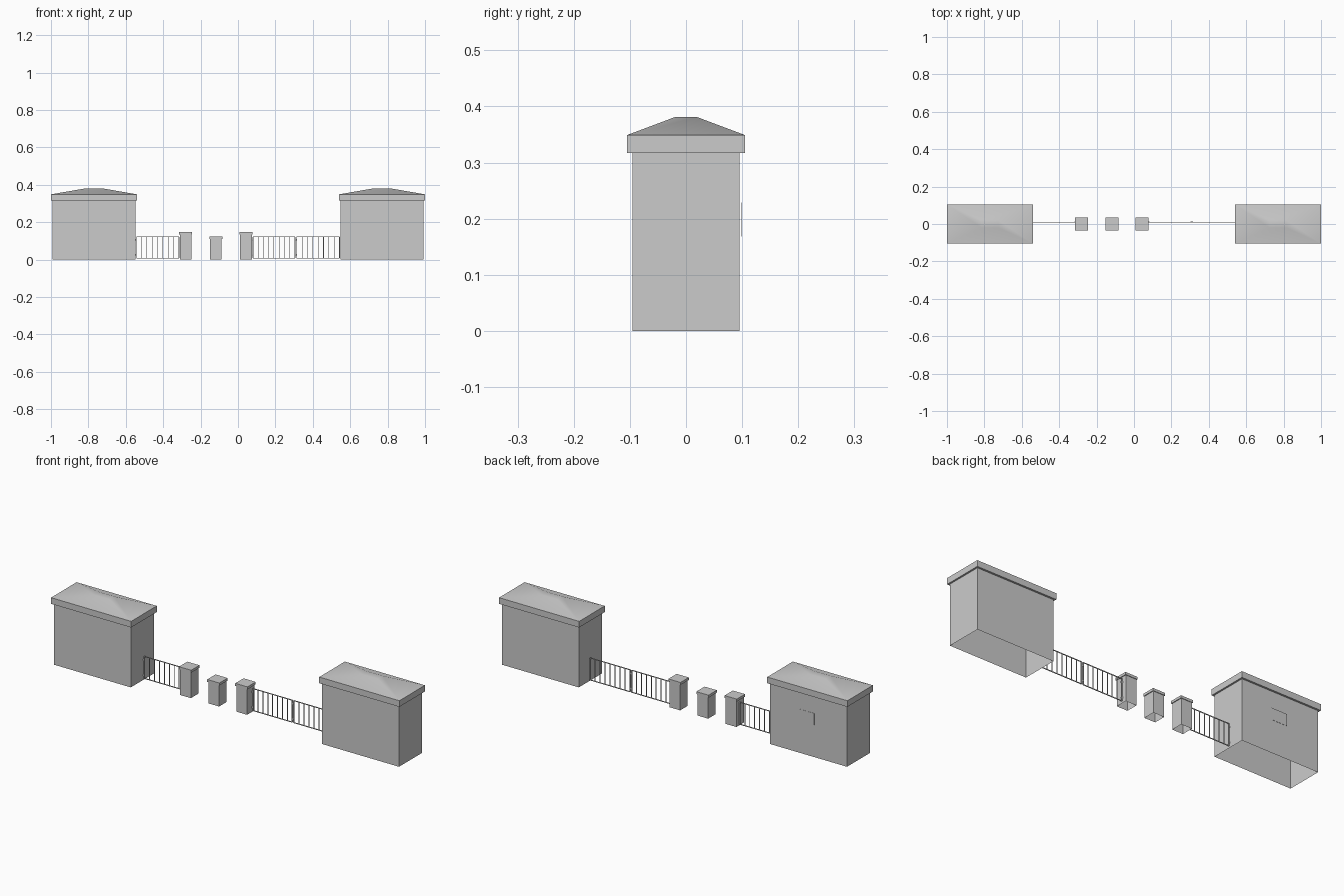
import bpy, bmesh
from mathutils import Vector

if "Cube" in bpy.data.objects:
    bpy.data.objects.remove(bpy.data.objects["Cube"])


def add_box(bm, x, y, z, open_bottom=False, open_top=False):
    """Axis-aligned box from (min, max) pairs, optionally open at either end."""
    made = bmesh.ops.create_cube(bm, size=1)['verts']
    for v in made:
        v.co = Vector([r[0] + (c + 0.5) * (r[1] - r[0])
                       for c, r in zip(v.co, (x, y, z))])
    faces = {f for v in made for f in v.link_faces}
    drop = []
    for f in faces:
        zs = [v.co.z for v in f.verts]
        if max(zs) - min(zs) < 1e-6:
            at_bottom = abs(zs[0] - z[0]) < 1e-6
            if (at_bottom and open_bottom) or (not at_bottom and open_top):
                drop.append(f)
    bmesh.ops.delete(bm, geom=drop, context='FACES_ONLY')


def finish(bm, name, smooth=False):
    mesh = bpy.data.meshes.new(name)
    bmesh.ops.recalc_face_normals(bm, faces=bm.faces)
    bm.to_mesh(mesh)
    bm.free()
    obj = bpy.data.objects.new(name, mesh)
    bpy.context.collection.objects.link(obj)
    if smooth:
        bpy.ops.object.select_all(action='DESELECT')
        obj.select_set(True)
        bpy.context.view_layer.objects.active = obj
        bpy.ops.object.shade_smooth_by_angle(angle=0.6)
    return obj


def box(name, *args, **kw):
    bm = bmesh.new()
    add_box(bm, *args, **kw)
    return finish(bm, name)


def roof(name, cx):
    # stacked rectangles: eave bottom, eave top, small flat crown
    bm = bmesh.new()
    rings = []
    for hx, hy, z in ((0.23, 0.105, 0.317), (0.23, 0.105, 0.349),
                      (0.045, 0.02, 0.381)):
        rings.append([bm.verts.new((cx + sx * hx, sy * hy, z))
                      for sx, sy in ((-1, -1), (1, -1), (1, 1), (-1, 1))])
    for a, b in zip(rings, rings[1:]):
        for i in range(4):
            j = (i + 1) % 4
            bm.faces.new((a[i], a[j], b[j], b[i]))
    bm.faces.new(rings[0][::-1])
    bm.faces.new(rings[-1])
    finish(bm, name, smooth=True)


def gate(name, x0, x1, spaces=8):
    bm = bmesh.new()
    y, t = 0.01, 0.0018
    z0, z1 = 0.008, 0.122
    # upright bars, heavier at both ends
    for i in range(spaces + 1):
        x = x0 + (x1 - x0) * i / spaces
        r = t * 1.4 if i in (0, spaces) else t * 0.9
        add_box(bm, (x - r, x + r), (y - r, y + r), (z0, z1))
    # top and bottom rails
    for z in (z0, z1):
        add_box(bm, (x0, x1), (y - t, y + t), (z - t, z + t))
    finish(bm, name)


def hinges(name, x):
    bm = bmesh.new()
    for z in (0.025, 0.105):
        add_box(bm, (x - 0.006, x + 0.006), (0.007, 0.013), (z - 0.004, z + 0.004))
    finish(bm, name)


# gatehouses at both ends
for side, s in (("left", -1), ("right", 1)):
    cx = s * 0.77
    box(side + "_house_walls", (cx - 0.221, cx + 0.221), (-0.095, 0.095),
        (0, 0.317), open_bottom=True, open_top=True)
    roof(side + "_house_roof", cx)

# small panel on the back wall of the left house
box("back_window", (-0.806, -0.718), (0.0985, 0.0995), (0.168, 0.229))

# capped pillars
for name, cx, top in (("left", -0.28, 0.147), ("middle", -0.118, 0.124),
                      ("right", 0.043, 0.147)):
    box(name + "_pillar", (cx - 0.031, cx + 0.031), (-0.031, 0.031),
        (0, top - 0.013), open_bottom=True, open_top=True)
    box(name + "_pillar_cap", (cx - 0.035, cx + 0.035), (-0.034, 0.034),
        (top - 0.013, top))

# gates and their hinges
for name, x0, x1 in (("left_gate", -0.544, -0.316),
                     ("inner_right_gate", 0.080, 0.304),
                     ("outer_right_gate", 0.314, 0.543)):
    gate(name, x0, x1)
for name, x in (("left_hinges", -0.548), ("right_pillar_hinges", 0.077),
                ("right_gate_latch", 0.309)):
    hinges(name, x)
